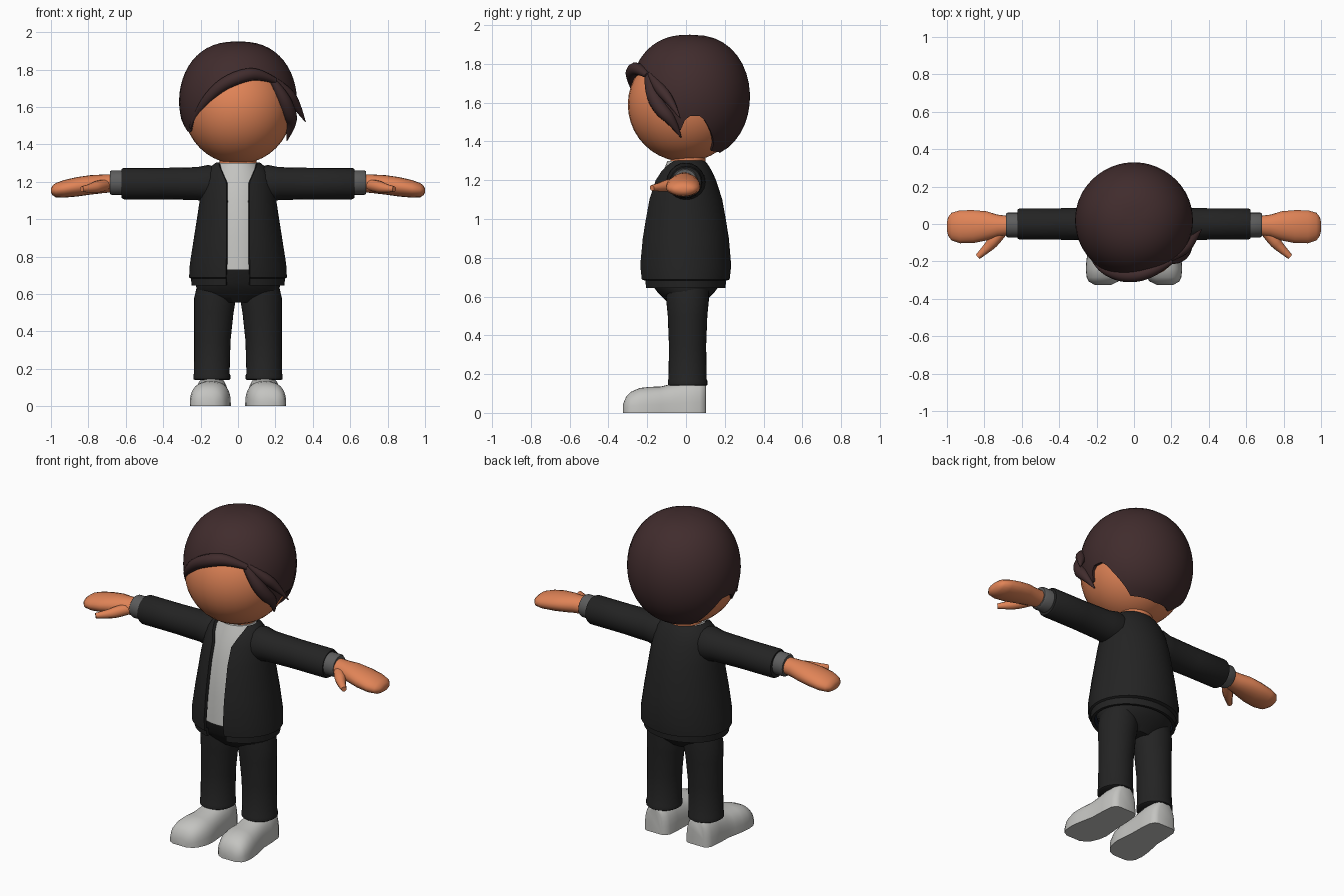
import bpy, bmesh, math
from mathutils import Vector

cube = bpy.data.objects.get("Cube")
if cube:
    bpy.data.objects.remove(cube, do_unlink=True)


def material(name, r, g, b):
    m = bpy.data.materials.new(name)
    m.use_nodes = True
    m.diffuse_color = (r, g, b, 1)
    m.node_tree.nodes["Principled BSDF"].inputs["Base Color"].default_value = (r, g, b, 1)
    return m


skin = material("skin", 0.75, 0.23, 0.095)
brown = material("dark_brown_hair", 0.052, 0.025, 0.026)
black = material("black_cloth", 0.017, 0.017, 0.017)
navy = material("navy_lining", 0.007, 0.011, 0.022)
grey = material("grey_cuff", 0.11, 0.11, 0.11)
white = material("off_white", 0.55, 0.55, 0.53)
parts = []


def loft(name, rings, mats, closed=True, caps=True, thickness=0):
    """Skin a list of equal-length point rings."""
    bm = bmesh.new()
    rows = [[bm.verts.new(p) for p in ring] for ring in rings]
    n = len(rows[0])
    for lo, hi in zip(rows, rows[1:]):
        for i in range(n if closed else n - 1):
            j = (i + 1) % n
            bm.faces.new((lo[i], lo[j], hi[j], hi[i]))
    if caps:
        bm.faces.new(rows[0])
        bm.faces.new(rows[-1])
    bmesh.ops.remove_doubles(bm, verts=bm.verts, dist=0.0001)
    bmesh.ops.recalc_face_normals(bm, faces=bm.faces)
    mesh = bpy.data.meshes.new(name)
    bm.to_mesh(mesh)
    bm.free()
    for m in mats:
        mesh.materials.append(m)
    ob = bpy.data.objects.new(name, mesh)
    bpy.context.collection.objects.link(ob)
    if thickness:
        mod = ob.modifiers.new("thickness", "SOLIDIFY")
        mod.thickness = thickness
        mod.offset = -1
        mod.material_offset = len(mats) - 1
    parts.append(ob)
    return ob


def ring_z(z, rx, ry, cx=0, cy=0, gap=0, n=32):
    """Horizontal ellipse, optionally open at the front by half-width gap."""
    a0 = math.asin(min(gap / rx, 0.95))
    steps = n if gap else n - 1
    span = math.tau - 2 * a0 if gap else math.tau * (n - 1) / n
    angles = [a0 + span * i / steps for i in range(steps + 1)]
    return [(cx + rx * math.sin(a), cy - ry * math.cos(a), z) for a in angles]


def ring_x(x, ry, rz, cy, cz, n=20):
    angles = [math.tau * i / n for i in range(n)]
    return [(x, cy + ry * math.cos(a), cz + rz * math.sin(a)) for a in angles]


def tube(name, points, radii, mat):
    """Tapered strand along a smooth path."""
    cu = bpy.data.curves.new(name, "CURVE")
    cu.dimensions = "3D"
    cu.bevel_depth = 1
    cu.bevel_resolution = 3
    cu.use_fill_caps = True
    sp = cu.splines.new("NURBS")
    sp.points.add(len(points) - 1)
    for p, co, r in zip(sp.points, points, radii):
        p.co = (*co, 1)
        p.radius = r
    sp.use_endpoint_u = True
    sp.order_u = 3
    sp.resolution_u = 6
    cu.materials.append(mat)
    ob = bpy.data.objects.new(name, cu)
    bpy.context.collection.objects.link(ob)
    parts.append(ob)


# Head and neck
bpy.ops.mesh.primitive_uv_sphere_add(segments=32, ring_count=20, radius=1, location=(0, -0.005, 1.59))
head = bpy.context.object
head.name = "head"
head.scale = (0.29, 0.295, 0.295)
head.data.materials.append(skin)
parts.append(head)
loft("neck", [ring_z(z, 0.1, 0.09, cy=0.01) for z in (1.22, 1.38)], [skin])

# Hair cap: a rounded shell trimmed along a hairline (degrees from front, height)
HAIRLINE = [(-180, 1.34), (-130, 1.35), (-117, 1.43), (-102, 1.53), (-86, 1.53), (-73, 1.46),
            (-62, 1.47), (-40, 1.58), (-19, 1.69), (0, 1.74), (20, 1.76), (42, 1.73),
            (55, 1.6), (67, 1.51), (78, 1.44), (87, 1.53), (102, 1.53), (117, 1.43),
            (130, 1.35), (180, 1.34)]


def hairline(deg):
    for (a, za), (b, zb) in zip(HAIRLINE, HAIRLINE[1:]):
        if a <= deg <= b:
            return za + (zb - za) * (deg - a) / (b - a)


def on_hair(deg, z, out=0.0):
    t = max(-1, min(1, (z - 1.63) / 0.32))
    r = math.sqrt(1 - t * t) ** 0.82
    a = math.radians(deg)
    return Vector(((0.315 * r + out) * math.sin(a), 0.02 - (0.31 * r + out) * math.cos(a), z))


ROWS = 16
rings = []
for k in range(ROWS + 1):
    ring = []
    for deg in range(-180, 180, 5):
        theta = math.acos((hairline(deg) - 1.63) / 0.32) * k / ROWS
        ring.append(on_hair(deg, 1.63 + 0.32 * math.cos(theta)))
    rings.append(ring)
loft("hair_cap", rings, [brown], caps=False, thickness=0.02)

# Swept fringe and side locks: (degrees, height, offset, radius)
STRANDS = {
    "fringe": [(-62, 1.49, 0, .008), (-40, 1.6, 0, .022), (-19, 1.71, .005, .034),
               (2, 1.765, .012, .038), (22, 1.78, .008, .032), (42, 1.74, 0, .015)],
    "side_lock": [(38, 1.76, -.01, .012), (48, 1.67, 0, .035), (60, 1.57, .005, .04),
                  (72, 1.51, .01, .028), (80, 1.42, .015, .003)],
    "flick_lock": [(42, 1.75, -.01, .012), (58, 1.68, 0, .032), (72, 1.61, .015, .026),
                   (82, 1.52, .065, .002)],
}
for name, pts in STRANDS.items():
    tube(name, [on_hair(*p[:3]) for p in pts], [p[3] for p in pts], brown)

# Shirt
loft("shirt", [ring_z(*r) for r in (
    (0.73, 0.22, 0.205), (0.9, 0.205, 0.195), (1.1, 0.18, 0.165), (1.2, 0.165, 0.135),
    (1.26, 0.13, 0.112), (1.3, 0.105, 0.095))], [white])

# Open jacket with a stepped hem: height, half width, half depth, half opening
JACKET = [(0.645, .248, .208, .065), (.682, .252, .212, .065), (.688, .262, .23, .065),
          (.76, .258, .238, .063), (.9, .236, .226, .062), (1.0, .22, .21, .062),
          (1.1, .205, .192, .061), (1.2, .19, .16, .063), (1.25, .17, .137, .085),
          (1.285, .14, .115, .1), (1.302, .118, .1, .102)]
loft("jacket", [ring_z(z, rx, ry, cy=-0.005, gap=g) for z, rx, ry, g in JACKET],
     [black, navy], closed=False, caps=False, thickness=0.018)

# Hips
loft("trouser_hips", [ring_z(*r) for r in (
    (0.555, 0.11, 0.08), (0.585, 0.19, 0.11), (0.62, 0.222, 0.145), (0.66, 0.225, 0.175),
    (0.74, 0.222, 0.203))], [black])


def shoe_ring(s, y, w, h, cx):
    ring = []
    for i in range(17):
        a = math.pi * i / 16
        c = math.cos(a)
        x = cx + w * math.copysign(abs(c) ** 0.8, c)
        ring.append((s * x, y, h * max(math.sin(a), 0) ** 0.7))
    return ring


for side, s in (("left", 1), ("right", -1)):
    # Sleeve, cuff, hand and thumb
    loft(side + "_sleeve", [ring_x(s * x, r, r, 0, 1.19) for x, r in (
        (.08, .08), (.16, .1), (.22, .088), (.4, .084), (.61, .084), (.622, .078))], [black])
    loft(side + "_cuff", [ring_x(s * x, r, r, -0.005, 1.195) for x, r in (
        (.6, .066), (.675, .066), (.685, .06))], [grey])
    loft(side + "_hand", [ring_x(s * x, ry, rz, cy, cz) for x, ry, rz, cy, cz in (
        (.66, .05, .048, -.008, 1.193), (.73, .06, .05, -.01, 1.188), (.79, .078, .052, -.01, 1.183),
        (.86, .088, .052, -.014, 1.173), (.93, .088, .047, -.015, 1.162),
        (.975, .074, .038, -.014, 1.155), (.994, .05, .024, -.013, 1.153),
        (1.0, .022, .01, -.013, 1.153))], [skin])
    tube(side + "_thumb", [Vector((s * x, y, z)) for x, y, z in (
        (.7, -.03, 1.185), (.745, -.085, 1.175), (.78, -.125, 1.165), (.835, -.175, 1.16))],
        [.03, .034, .026, .015], skin)
    # Trouser leg with turned hem
    loft(side + "_trouser_leg", [ring_z(z, rx, ry, cx=s * cx, cy=0.008) for z, rx, ry, cx in (
        (.14, .092, .096, .14), (.145, .099, .102, .14), (.165, .099, .102, .14), (.175, .095, .098, .14),
        (.35, .097, .096, .137), (.5, .105, .102, .129), (.58, .112, .11, .122),
        (.64, .1, .11, .12))], [black])
    # Shoe, toes turned slightly outward
    loft(side + "_shoe", [shoe_ring(s, *r) for r in (
        (-.325, .045, .045, .166), (-.308, .078, .085, .163), (-.285, .094, .108, .159),
        (-.24, .106, .128, .152), (-.19, .108, .134, .146), (-.13, .1, .136, .143),
        (-.08, .092, .148, .14), (0, .09, .165, .14), (.07, .084, .165, .14),
        (.095, .07, .16, .14), (.104, .05, .15, .14))], [white])

# Turn strands and modifiers into meshes, then smooth
bpy.ops.object.select_all(action="DESELECT")
for ob in parts:
    ob.select_set(True)
bpy.context.view_layer.objects.active = parts[0]
bpy.ops.object.convert(target="MESH")
bpy.ops.object.shade_smooth_by_angle(angle=math.radians(40))
